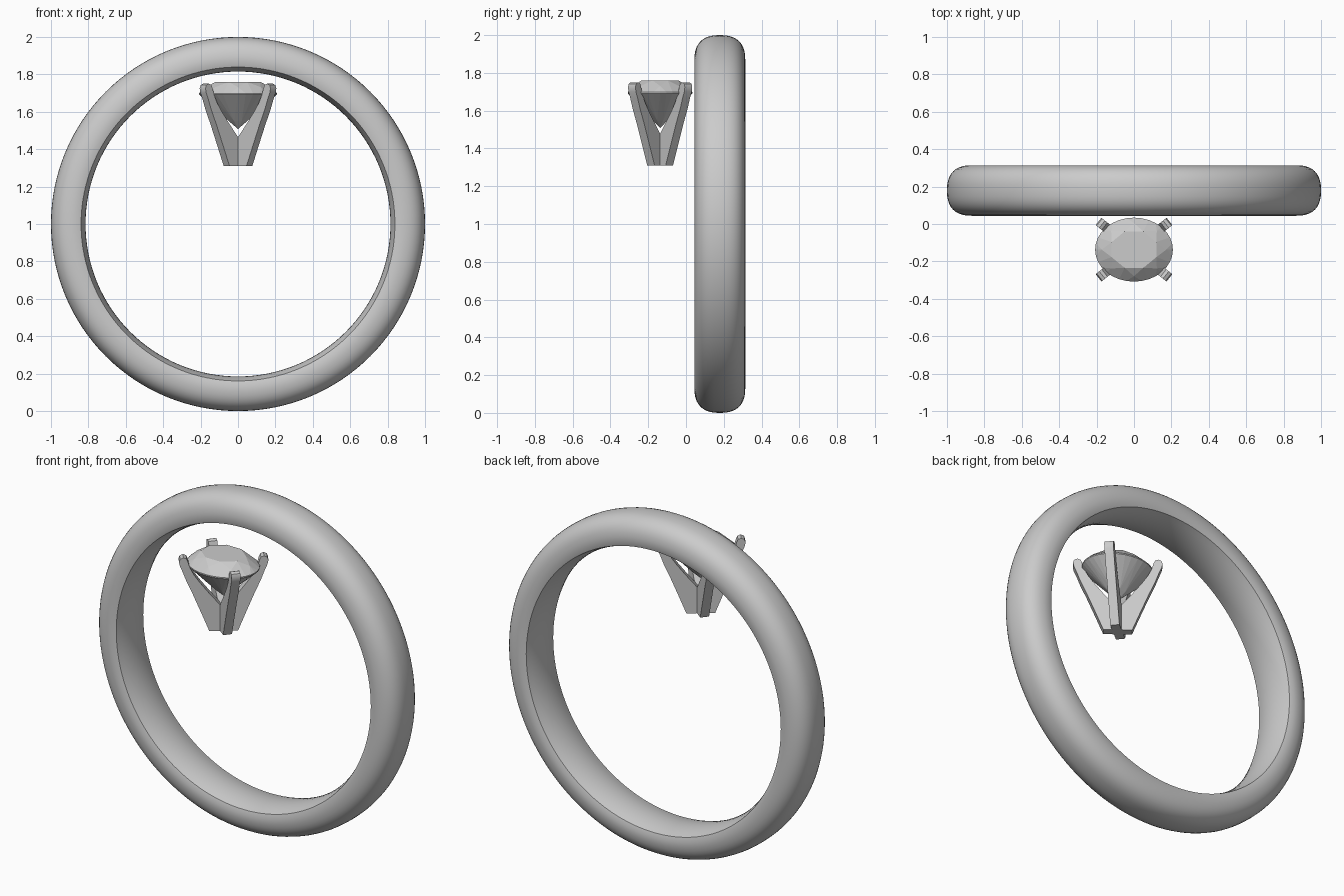
import bpy, bmesh
from math import sin, cos, pi, radians

if "Cube" in bpy.data.objects:
    bpy.data.objects.remove(bpy.data.objects["Cube"])


def make_object(name, bm, smooth_angle=None):
    bmesh.ops.recalc_face_normals(bm, faces=bm.faces[:])
    mesh = bpy.data.meshes.new(name)
    bm.to_mesh(mesh)
    bm.free()
    obj = bpy.data.objects.new(name, mesh)
    bpy.context.collection.objects.link(obj)
    if smooth_angle is not None:
        bpy.ops.object.select_all(action='DESELECT')
        obj.select_set(True)
        bpy.context.view_layer.objects.active = obj
        bpy.ops.object.shade_smooth_by_angle(angle=radians(smooth_angle))
    return obj


# Band: domed outside, gently bowed inside, lathed around the y axis
BAND_Y, SEGMENTS = 0.179, 128
profile = []
for i in range(21):
    a = pi * i / 20
    c, s = cos(a), max(sin(a), 0)
    y = 0.135 * abs(c) ** 0.8 * (1 if c > 0 else -1)
    profile.append((y, 0.865 + 0.135 * s ** 0.8))
for i in range(9):
    t = -1 + i / 4
    profile.append((0.127 * t, 0.815 + 0.024 * t * t))

bm = bmesh.new()
rings = []
for k in range(SEGMENTS):
    a = 2 * pi * k / SEGMENTS
    rings.append([bm.verts.new((r * cos(a), BAND_Y + y, 1 + r * sin(a))) for y, r in profile])
for k, ring in enumerate(rings):
    nxt = rings[(k + 1) % SEGMENTS]
    for j in range(len(profile)):
        m = (j + 1) % len(profile)
        bm.faces.new((ring[j], ring[m], nxt[m], nxt[j]))
make_object("ring_band", bm, 40)

# Oval brilliant-cut stone: convex hull of its facet corners
STONE_Y, HALF_X, HALF_Y = -0.137, 0.208, 0.171
bm = bmesh.new()
# (count, relative radius, height, angular offset)
for count, rel, z, offset in [(8, 0.62, 1.76, pi / 8), (8, 0.83, 1.731, 0),
                              (32, 1, 1.699, 0), (32, 1, 1.692, 0),
                              (8, 0.25, 1.549, pi / 8), (1, 0, 1.508, 0)]:
    for k in range(count):
        a = 2 * pi * k / count + offset
        bm.verts.new((HALF_X * rel * cos(a), STONE_Y + HALF_Y * rel * sin(a), z))
bmesh.ops.convex_hull(bm, input=bm.verts[:])
bmesh.ops.dissolve_limit(bm, angle_limit=radians(1), verts=bm.verts[:], edges=bm.edges[:])
make_object("oval_gem", bm)

# Four claws: one side outline (radius, height) extruded and set on the diagonals
outline = [(0, 1.31), (0.078, 1.31), (0.122, 1.42), (0.168, 1.533), (0.202, 1.61),
           (0.222, 1.665), (0.237, 1.70), (0.242, 1.725), (0.236, 1.742), (0.218, 1.75),
           (0.201, 1.743), (0.194, 1.727), (0.183, 1.69), (0.160, 1.645),
           (0.129, 1.60), (0.08, 1.537), (0.02, 1.465), (0, 1.445)]
HALF_W, ANGLE = 0.025, radians(38.5)
for label, a in [("back_right", ANGLE), ("back_left", pi - ANGLE),
                 ("front_left", pi + ANGLE), ("front_right", -ANGLE)]:
    bm = bmesh.new()
    sides = [[bm.verts.new((r * cos(a) - w * sin(a), STONE_Y + r * sin(a) + w * cos(a), z))
              for r, z in outline] for w in (-HALF_W, HALF_W)]
    for side in sides:
        bm.faces.new(side)
    n = len(outline)
    for j in range(n):
        m = (j + 1) % n
        bm.faces.new((sides[0][j], sides[0][m], sides[1][m], sides[1][j]))
    make_object(label + "_claw", bm, 35)
